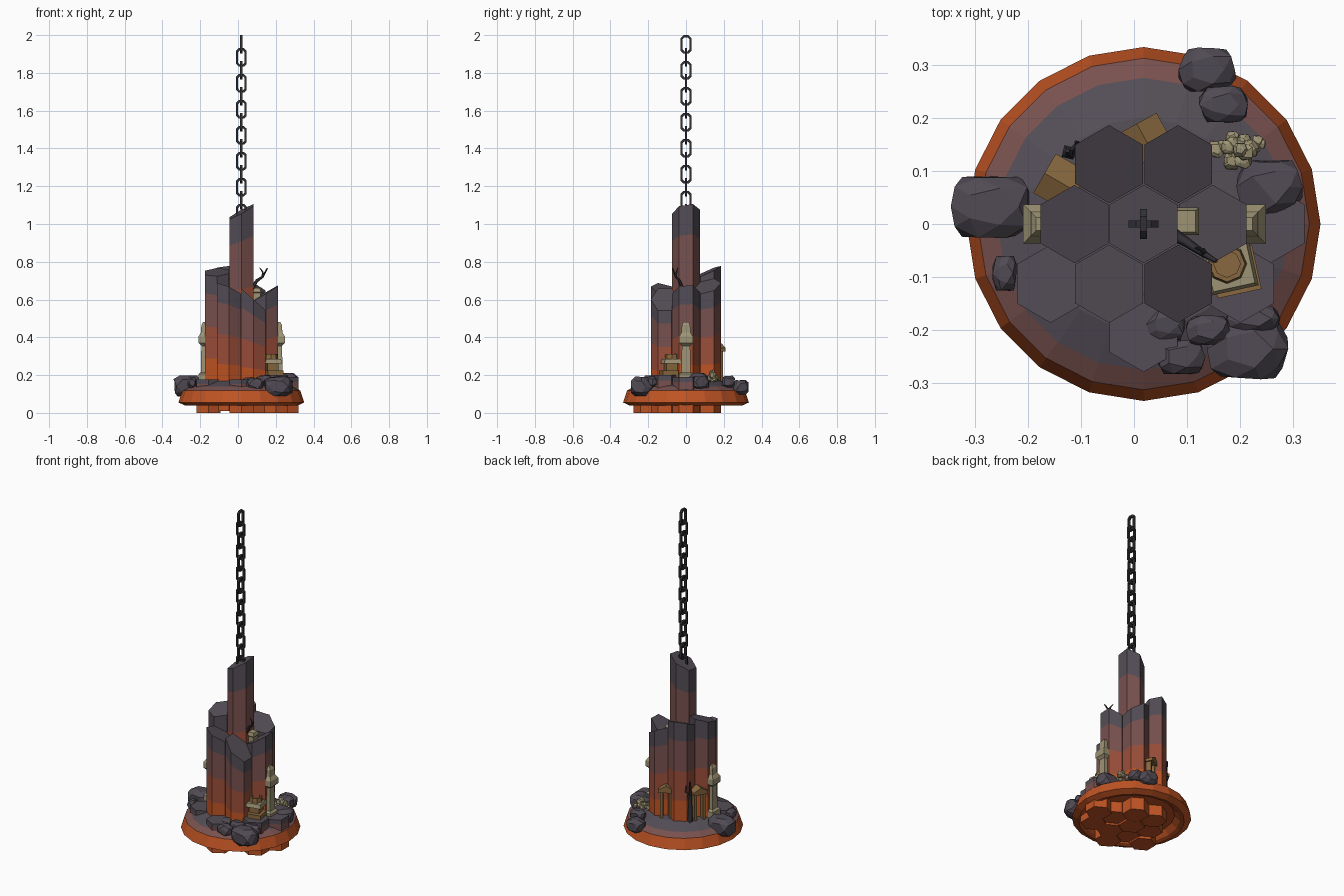
import bpy, bmesh, math, random
from mathutils import Vector, Matrix

cube = bpy.data.objects.get("Cube")
if cube:
    bpy.data.objects.remove(cube, do_unlink=True)
random.seed(4)
AX = 0.018  # axis of the disc, centre column and chain


def material(name, r, g, b):
    m = bpy.data.materials.new(name)
    m.use_nodes = True
    lin = [((c / 255 + 0.055) / 1.055) ** 2.4 for c in (r, g, b)] + [1]
    m.diffuse_color = lin
    m.node_tree.nodes["Principled BSDF"].inputs["Base Color"].default_value = lin
    return m


grey = material("basalt grey", 84, 77, 86)
mauve = material("warm mauve", 120, 81, 78)
rust = material("rust red", 155, 78, 58)
orange = material("glowing orange", 192, 84, 36)
rock_mat = material("rock grey", 80, 74, 83)
tan = material("pale stone", 158, 148, 116)
bronze = material("old timber", 136, 104, 62)
iron = material("dark iron", 50, 48, 53)
BANDS = [orange, rust, mauve, grey]


def finish(name, bm, mats):
    bmesh.ops.recalc_face_normals(bm, faces=bm.faces)
    me = bpy.data.meshes.new(name)
    bm.to_mesh(me)
    bm.free()
    for m in mats:
        me.materials.append(m)
    ob = bpy.data.objects.new(name, me)
    bpy.context.collection.objects.link(ob)
    return ob


def loft(name, rings, mats, indices, capped=True):
    """Skin a stack of equal rings, with one material index per band."""
    bm = bmesh.new()
    loops = [[bm.verts.new(p) for p in ring] for ring in rings]
    n = len(loops[0])
    for lo, hi, idx in zip(loops, loops[1:], indices):
        for i in range(n):
            j = (i + 1) % n
            bm.faces.new((lo[i], lo[j], hi[j], hi[i])).material_index = idx
    if capped:
        bm.faces.new(loops[0]).material_index = indices[0]
        bm.faces.new(loops[-1]).material_index = indices[-1]
    return finish(name, bm, mats)


def ring(x, y, z, r, n, turn=0.0):
    return [Vector((x + r * math.cos(turn + math.tau * i / n),
                    y + r * math.sin(turn + math.tau * i / n), z)) for i in range(n)]


def stack(name, x, y, profile, mat, n=4, turn=math.pi / 4):
    """Stepped post; the profile lists (half width, height)."""
    k = 1 / math.cos(math.pi / n)
    return loft(name, [ring(x, y, z, r * k, n, turn) for r, z in profile],
                [mat], [0] * (len(profile) - 1))


# Island disc: orange rim, mauve shoulder, grey top
profile = [(0.24, 0.075), (0.27, 0.045), (0.295, 0.038), (0.333, 0.055), (0.312, 0.118),
           (0.275, 0.14), (0.2, 0.168), (0.15, 0.172)]
loft("island_disc", [ring(AX, 0, z, r, 20) for r, z in profile], BANDS, [0, 0, 0, 0, 2, 3, 3])


# Hexagonal columns with slanted tops and colour bands
def column(name, x, y, h, sx=0, sy=0, bottom=0.0):
    rings = []
    for f in (0, 0.39, 0.62, 0.86, 1):
        pts = ring(x, y, max(h * f, bottom), 0.0735, 6, math.pi / 6)
        for p in pts:
            if f:
                p.z += (sx * (p.x - x) + sy * (p.y - y)) * f * f
        rings.append(pts)
    loft(name, rings, BANDS, [0, 1, 2, 3])


column("centre_column", AX, 0, 1.065, 0.55, 0.15)
column("back_right_column", -0.047, 0.1125, 0.745, -0.12, 0.45, 0.01)
column("back_left_column", 0.083, 0.1125, 0.67, -0.5, 0.25)
column("right_column", -0.112, 0, 0.745, 0.05, 0.3, 0.015)
column("left_column", 0.148, 0, 0.635, 0.6, 0.05, 0.01)
column("front_right_column", -0.047, -0.1125, 0.65, -0.45, -0.25, 0.01)
column("front_left_column", 0.083, -0.1125, 0.6, -0.9, 0)
column("low_right_column", -0.157, -0.1125, 0.178)
column("low_left_column", 0.2, -0.1125, 0.2)
column("low_front_column", AX, -0.205, 0.178)
column("low_side_column", 0.257, 0, 0.19)


# Chain of alternating eight-sided links
def link(name, z, turned):
    w, h, c, t = 0.023, 0.043, 0.012, 0.0065
    path = [(w, h - c), (w - c, h), (c - w, h), (-w, h - c),
            (-w, c - h), (c - w, -h), (w - c, -h), (w, c - h)]
    bm = bmesh.new()
    loops = []
    for a, b in path:
        out = Vector((a / w, 0, b / h)).normalized()
        loops.append([bm.verts.new(Vector((a, 0, b)) + out * t * s + Vector((0, t * d, 0)))
                      for s, d in ((1, 1), (1, -1), (-1, -1), (-1, 1))])
    for i in range(8):
        p, q = loops[i], loops[(i + 1) % 8]
        for k in range(4):
            bm.faces.new((p[k], p[(k + 1) % 4], q[(k + 1) % 4], q[k]))
    ob = finish(name, bm, [iron])
    ob.matrix_world = (Matrix.Translation((AX, 0, z))
                       @ Matrix.Rotation(math.pi / 2 if turned else 0, 4, "Z"))


for i in range(14):
    link(f"chain_link_{i + 1}", 1.9505 - i * 0.0687, i % 2 == 0)


# Boulders round the rim
def rock(name, x, y, z, a, b, c, mat=rock_mat, rough=0.13):
    bm = bmesh.new()
    bmesh.ops.create_icosphere(bm, subdivisions=2, radius=1)
    for v in bm.verts:
        v.co = Vector([max(-0.82, min(0.82, k)) for k in v.co]) * random.uniform(1.16 - rough, 1.16)
    hull = bmesh.ops.convex_hull(bm, input=bm.verts)
    bmesh.ops.delete(bm, geom=[g for g in hull["geom_interior"] if isinstance(g, bmesh.types.BMVert)],
                     context="VERTS")
    bmesh.ops.dissolve_limit(bm, angle_limit=0.3, verts=bm.verts, edges=bm.edges)
    for v in bm.verts:
        v.co = Vector((x + a * v.co.x, y + b * v.co.y, z + c * v.co.z))
    return finish(name, bm, [mat])


for i, spec in enumerate([
        (-0.268, 0.033, 0.142, 0.085, 0.063, 0.06), (0.138, 0.29, 0.135, 0.058, 0.045, 0.042),
        (0.17, 0.225, 0.165, 0.05, 0.037, 0.035), (0.255, 0.07, 0.165, 0.066, 0.055, 0.05),
        (0.213, -0.235, 0.14, 0.082, 0.062, 0.055), (0.09, -0.25, 0.15, 0.05, 0.035, 0.035),
        (0.14, -0.2, 0.165, 0.045, 0.03, 0.035), (0.225, -0.178, 0.165, 0.055, 0.025, 0.03),
        (-0.243, -0.093, 0.16, 0.025, 0.035, 0.03), (0.06, -0.19, 0.165, 0.04, 0.03, 0.025)]):
    rock(f"boulder_{i + 1}", *spec)

# Rubble heap of pale fragments
for i in range(16):
    a, d = random.uniform(0, math.tau), random.uniform(0, 1)
    s = random.uniform(0.009, 0.018)
    rock(f"rubble_{i + 1}", 0.2 + 0.045 * d * math.cos(a), 0.14 + 0.025 * d * math.sin(a),
         0.215 - 0.04 * d, s, s, s, tan, 0.3)

# Stone lantern pillars on both sides, and a small one high up
pillar = [(0.037, 0.15), (0.037, 0.205), (0.025, 0.215), (0.022, 0.355), (0.037, 0.37),
          (0.037, 0.405), (0.024, 0.425), (0.022, 0.465), (0.012, 0.482)]
for side, x in (("left", 0.211), ("right", -0.172)):
    stack(f"{side}_pillar", x, 0, pillar, tan)
stack("upper_block", 0.096, 0.005, [(0.022, 0.5), (0.022, 0.635), (0.026, 0.64), (0.02, 0.66)], tan)

# Shrine on the low column: slab, body, eaves and open ring
stack("shrine_base", 0.19, -0.09, [(0.042, 0.19), (0.042, 0.225)], bronze, 4, 1.0)
stack("shrine_body", 0.18, -0.08, [(0.03, 0.22), (0.03, 0.27)], bronze, 4, 1.0)
stack("shrine_eaves", 0.18, -0.08, [(0.046, 0.262), (0.04, 0.285)], tan, 4, 1.0)
loft("shrine_ring", [ring(0.175, -0.075, z, r, 8) for r, z in
                     ((0.038, 0.28), (0.034, 0.312), (0.025, 0.312), (0.025, 0.286))],
     [bronze], [0, 0, 0])


# Timber doorways against the back columns
def doorway(name, x, y, yaw):
    bm = bmesh.new()
    for cx, cz, w, d, h in ((-0.026, 0.25, 0.016, 0.05, 0.18), (0.026, 0.25, 0.016, 0.05, 0.18),
                            (0, 0.335, 0.085, 0.07, 0.018)):
        bmesh.ops.create_cube(bm, size=1, matrix=Matrix.Translation((cx, 0, cz))
                              @ Matrix.Diagonal((w, d, h, 1)))
    gable = [[bm.verts.new((px, py, pz)) for px, pz in ((-0.042, 0.344), (0.042, 0.344), (0, 0.368))]
             for py in (-0.035, 0.035)]
    for tri in gable:
        bm.faces.new(tri)
    for i in range(3):
        j = (i + 1) % 3
        bm.faces.new((gable[0][i], gable[0][j], gable[1][j], gable[1][i]))
    ob = finish(name, bm, [bronze])
    ob.matrix_world = Matrix.Translation((x, y, 0)) @ Matrix.Rotation(yaw, 4, "Z")


doorway("back_doorway", 0.022, 0.158, 0.5)
doorway("side_doorway", -0.138, 0.078, 1.05)


# Dead branches and a dark post
def branch(name, points, radius):
    cu = bpy.data.curves.new(name, "CURVE")
    cu.dimensions = "3D"
    cu.bevel_depth, cu.bevel_resolution, cu.use_fill_caps = radius, 0, True
    sp = cu.splines.new("POLY")
    sp.points.add(len(points) - 1)
    for i, (q, p) in enumerate(zip(sp.points, points)):
        q.co, q.radius = (*p, 1), 1 - 0.7 * i / (len(points) - 1)
    cu.materials.append(iron)
    bpy.context.collection.objects.link(bpy.data.objects.new(name, cu))


branch("branch_stem", [(0.075, -0.02, 0.66), (0.1, -0.035, 0.7), (0.13, -0.055, 0.72), (0.155, -0.07, 0.765)], 0.012)
branch("branch_fork", [(0.13, -0.055, 0.72), (0.132, -0.05, 0.745), (0.115, -0.045, 0.768)], 0.007)
branch("back_post", [(-0.123, 0.135, 0.15), (-0.12, 0.13, 0.28), (-0.125, 0.138, 0.41)], 0.016)
branch("back_post_fork", [(-0.12, 0.13, 0.3), (-0.105, 0.15, 0.35), (-0.11, 0.155, 0.39)], 0.009)
